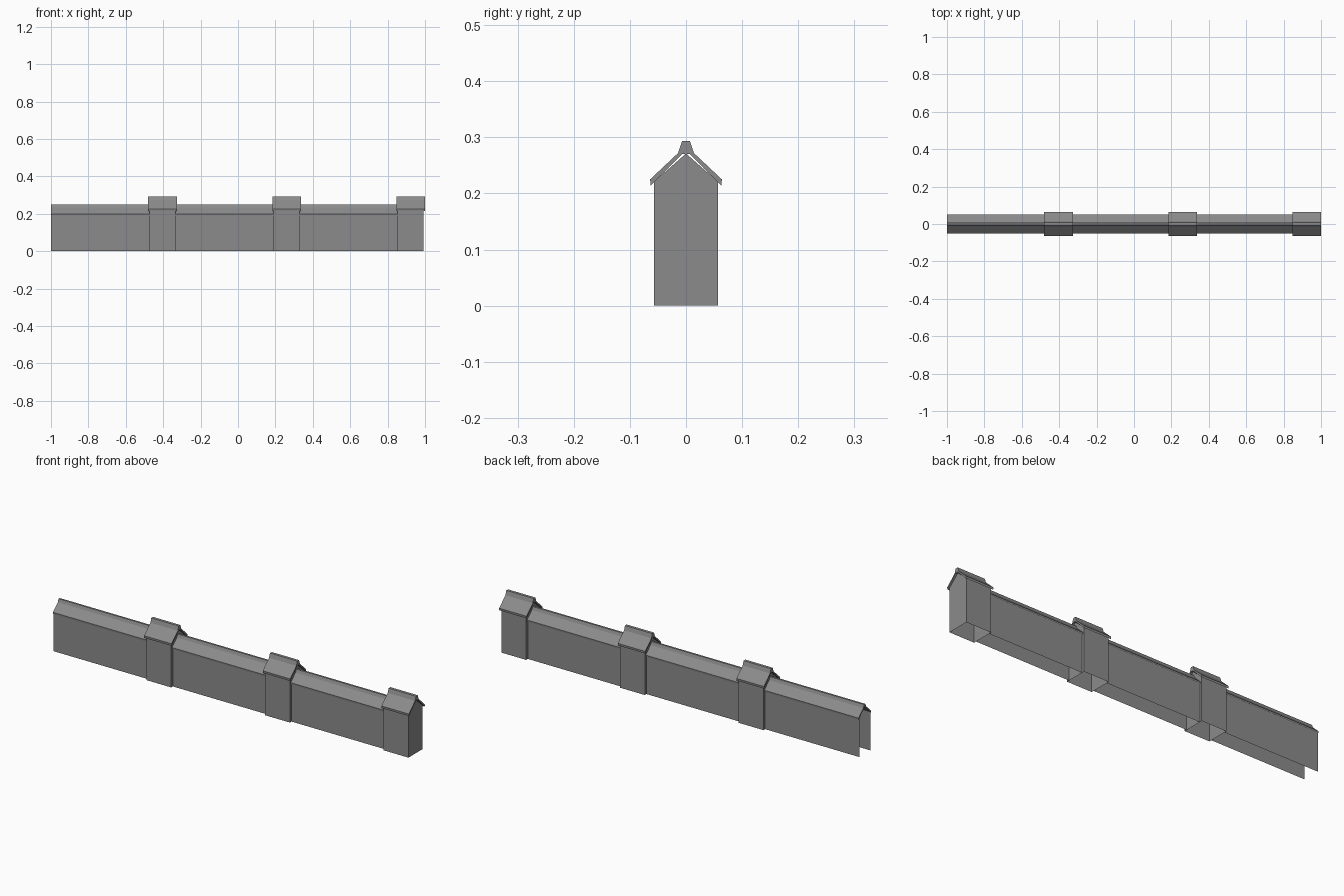
import bpy
import bmesh

if "Cube" in bpy.data.objects:
    bpy.data.objects.remove(bpy.data.objects["Cube"])

stone = bpy.data.materials.new("grey stone")
stone.diffuse_color = (0.26, 0.26, 0.26, 1)
stone.use_nodes = True
stone.node_tree.nodes["Principled BSDF"].inputs["Base Color"].default_value = stone.diffuse_color


def extrude_profile(name, half, x0, x1, closed, ends):
    """Mirror a half profile of (y, z) points across y = 0 and sweep it along x."""
    prof = half + [(-y, z) for y, z in reversed(half) if y > 0]
    bm = bmesh.new()
    a = [bm.verts.new((x0, y, z)) for y, z in prof]
    b = [bm.verts.new((x1, y, z)) for y, z in prof]
    n = len(prof)
    for i in range(n if closed else n - 1):
        j = (i + 1) % n
        bm.faces.new((a[i], a[j], b[j], b[i]))
    if ends:
        bm.faces.new(a[::-1])
        bm.faces.new(b)
    bmesh.ops.recalc_face_normals(bm, faces=bm.faces)
    mesh = bpy.data.meshes.new(name)
    bm.to_mesh(mesh)
    bm.free()
    mesh.materials.append(stone)
    obj = bpy.data.objects.new(name, mesh)
    bpy.context.collection.objects.link(obj)
    return obj


# Half profiles, from the underside outwards and up to the flat ridge
POST = [(0.057, 0), (0.057, 0.221), (0, 0.271)]
POST_CAP = [(0, 0.271), (0.007, 0.270), (0.063, 0.214), (0.064, 0.225),
            (0.014, 0.272), (0.007, 0.293)]
COPING = [(0, 0.236), (0.005, 0.235), (0.049, 0.190), (0.050, 0.199),
          (0.011, 0.235), (0.005, 0.250)]
WALL_Y, WALL_TOP = 0.044, 0.195
STEP = 0.6635

wall_start = -1.0
for k in range(3):
    post0 = -0.473 + k * STEP
    post1 = post0 + 0.139
    # Hollow wall: two open sheets, no bottom and no end
    for side, label in ((-1, "front"), (1, "back")):
        y = side * WALL_Y
        verts = [(wall_start, y, 0), (post0, y, 0),
                 (post0, y, WALL_TOP), (wall_start, y, WALL_TOP)]
        mesh = bpy.data.meshes.new(f"wall_{label}_{k + 1}")
        mesh.from_pydata(verts, [], [(0, 1, 2, 3) if side < 0 else (3, 2, 1, 0)])
        mesh.materials.append(stone)
        bpy.context.collection.objects.link(bpy.data.objects.new(mesh.name, mesh))
    # Ridged coping on the wall
    extrude_profile(f"wall_coping_{k + 1}", COPING, wall_start, post0, True, True)
    # Gabled post, open underneath, with its overhanging cap
    extrude_profile(f"post_{k + 1}", POST, post0, post1, False, True)
    extrude_profile(f"post_cap_{k + 1}", POST_CAP, post0 - 0.007, post1 + 0.007, True, True)
    wall_start = post1
